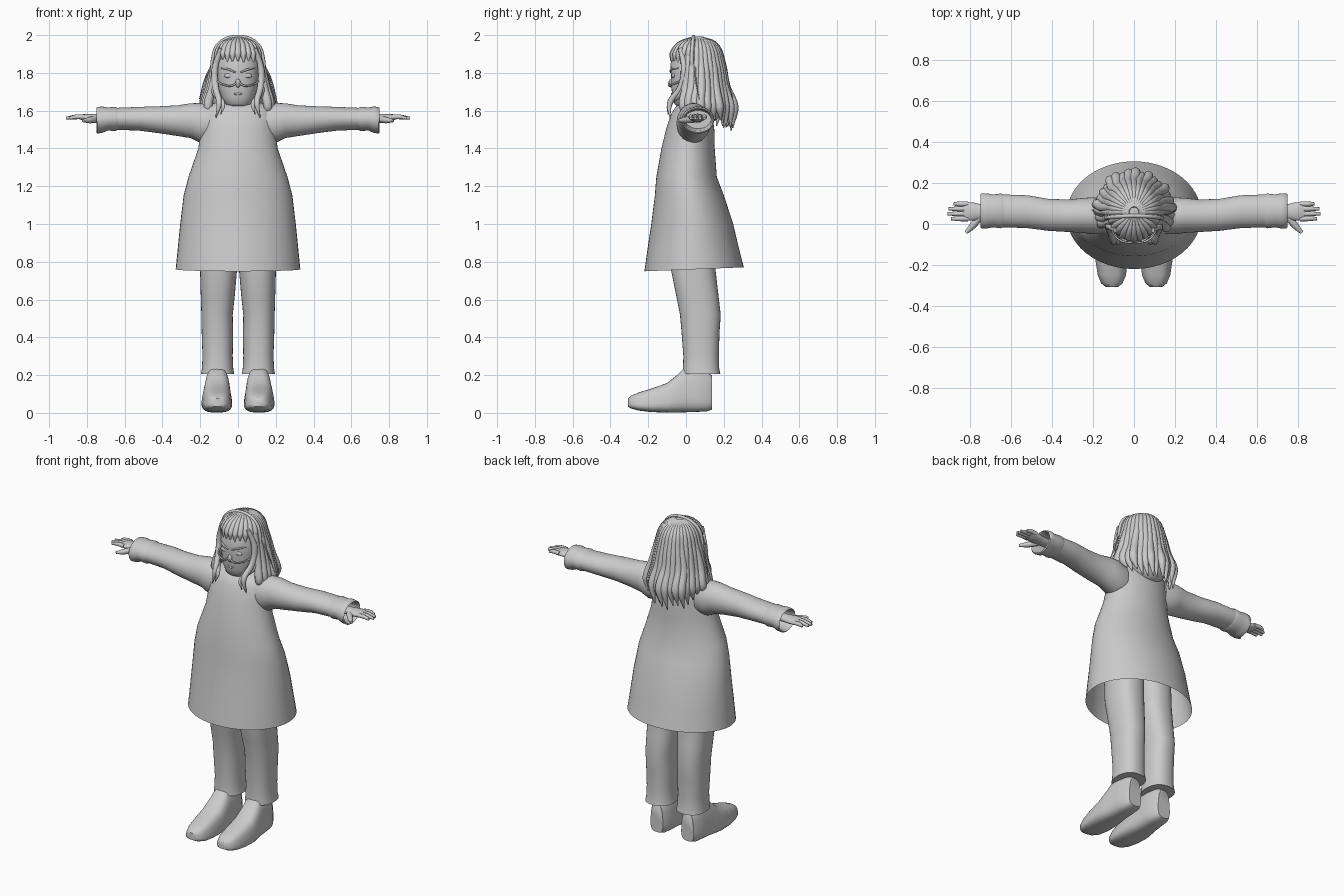
import bpy, bmesh, math, random
from mathutils import Vector

random.seed(4)
cube = bpy.data.objects.get("Cube")
if cube:
    bpy.data.objects.remove(cube, do_unlink=True)

clay = bpy.data.materials.new("plain grey")
clay.use_nodes = True
GREY = (0.6, 0.6, 0.6, 1)
clay.diffuse_color = GREY
clay.node_tree.nodes["Principled BSDF"].inputs["Base Color"].default_value = GREY


def add(name, mesh, mirror=False):
    mesh.materials.clear()
    mesh.materials.append(clay)
    mesh.shade_smooth()
    mesh.set_sharp_from_angle(angle=math.radians(50))
    ob = bpy.data.objects.new(name, mesh)
    bpy.context.collection.objects.link(ob)
    if mirror:
        ob.modifiers.new("mirror", 'MIRROR').use_mirror_merge = False
    return ob


def loft(name, rings, axis='z', n=36, power=1.0, taper=0.0, caps=(True, True), mirror=False):
    """Skin oval rings (position, centre a, centre b, radius a, radius b) along an axis."""
    bm = bmesh.new()
    loops = []
    for p, ca, cb, ra, rb in rings:
        loop = []
        for i in range(n):
            t = 2 * math.pi * i / n
            c, s = math.cos(t), math.sin(t)
            c = math.copysign(abs(c) ** power, c)
            s = math.copysign(abs(s) ** power, s)
            a, b = ca + ra * c * (1 - taper * s), cb + rb * s
            loop.append(bm.verts.new({'z': (a, b, p), 'x': (p, a, b), 'y': (a, p, b)}[axis]))
        loops.append(loop)
    for lo, hi in zip(loops, loops[1:]):
        for i in range(n):
            j = (i + 1) % n
            bm.faces.new((lo[i], lo[j], hi[j], hi[i]))
    if caps[0]:
        bm.faces.new(loops[0][::-1])
    if caps[1]:
        bm.faces.new(loops[-1])
    if all(caps):
        bmesh.ops.recalc_face_normals(bm, faces=bm.faces)
    mesh = bpy.data.meshes.new(name)
    bm.to_mesh(mesh)
    bm.free()
    return add(name, mesh, mirror)


def strand(name, points, radii, mirror=False):
    """Tapered round tube through a few points."""
    cu = bpy.data.curves.new(name + "_path", 'CURVE')
    cu.dimensions = '3D'
    cu.bevel_depth = 1
    cu.bevel_resolution = 2
    cu.resolution_u = 6
    cu.use_fill_caps = True
    sp = cu.splines.new('BEZIER')
    sp.bezier_points.add(len(points) - 1)
    for bp, co, r in zip(sp.bezier_points, points, radii):
        bp.co, bp.radius = co, r
        bp.handle_left_type = bp.handle_right_type = 'AUTO'
    tmp = bpy.data.objects.new(name + "_tmp", cu)
    bpy.context.collection.objects.link(tmp)
    bpy.context.view_layer.update()
    mesh = bpy.data.meshes.new_from_object(tmp.evaluated_get(bpy.context.evaluated_depsgraph_get()))
    bpy.data.objects.remove(tmp, do_unlink=True)
    mesh.name = name
    return add(name, mesh, mirror)


def ellipsoid(name, centre, radii, keep=lambda v: True, mirror=False):
    bm = bmesh.new()
    bmesh.ops.create_uvsphere(bm, u_segments=32, v_segments=20, radius=1)
    for v in bm.verts:
        v.co = Vector(c + r * k for c, r, k in zip(centre, radii, v.co))
    bmesh.ops.delete(bm, geom=[f for f in bm.faces if not keep(f.calc_center_median())],
                     context='FACES')
    mesh = bpy.data.meshes.new(name)
    bm.to_mesh(mesh)
    bm.free()
    return add(name, mesh, mirror)


# Long flared smock, open at the hem
smock = loft("smock", [
    (.76, 0, .043, .33, .263), (.88, 0, .038, .318, .24), (1.0, 0, .033, .306, .217),
    (1.15, 0, .018, .288, .183), (1.25, 0, .003, .262, .16), (1.4, 0, .011, .21, .141),
    (1.5, 0, .022, .198, .128), (1.58, 0, .03, .198, .11), (1.62, 0, .035, .18, .09),
    (1.642, 0, .04, .12, .06)], n=48, caps=(False, True))
for v in smock.data.vertices:
    if v.co.z < .77:
        v.co.z += .04 * (v.co.y - .04)

# Sleeves with a folded, hollow cuff
loft("sleeve", [
    (.14, .035, 1.53, .085, .10), (.2, .04, 1.535, .09, .105), (.25, .042, 1.547, .085, .092),
    (.32, .04, 1.547, .079, .081), (.42, .045, 1.552, .078, .071), (.52, .06, 1.557, .08, .063),
    (.64, .064, 1.557, .08, .058)], axis='x', mirror=True)
loft("cuff", [
    (.635, .064, 1.557, .078, .057), (.65, .064, 1.556, .085, .064), (.69, .064, 1.556, .08, .061),
    (.72, .064, 1.552, .086, .07), (.745, .064, 1.549, .086, .07), (.75, .064, 1.549, .08, .064),
    (.735, .064, 1.549, .073, .056), (.66, .064, 1.553, .068, .048)], axis='x', mirror=True)

# Hands: palm, four fingers and a thumb
loft("palm", [
    (.66, .06, 1.56, .03, .024), (.74, .06, 1.56, .034, .022), (.78, .06, 1.562, .044, .021),
    (.82, .062, 1.564, .046, .017), (.835, .062, 1.564, .04, .011)], axis='x', n=20, mirror=True)
for i, tip in enumerate((.893, .91, .905, .88)):
    y = .026 + .024 * i
    strand("finger", [(.81, y, 1.566), (.855, y, 1.567), (tip, y, 1.56)],
           (.013, .0125, .008), mirror=True)
strand("thumb", [(.75, .04, 1.555), (.785, -.005, 1.55), (.82, -.042, 1.547)],
       (.02, .017, .009), mirror=True)

# Trouser legs, flaring slightly at the hem
loft("trouser_leg", [
    (.205, .108, .082, .088, .10), (.235, .108, .08, .083, .096), (.3, .108, .08, .08, .094),
    (.42, .109, .077, .083, .10), (.52, .111, .076, .083, .108), (.62, .107, .06, .09, .112),
    (.76, .103, .038, .098, .118), (.95, .1, .03, .1, .12)], power=.85, mirror=True)

# Shoes, skinned from toe to heel with a narrower upper
loft("shoe", [
    (-.308, .108, .055, .028, .022), (-.29, .108, .057, .05, .034), (-.25, .108, .06, .066, .048),
    (-.18, .11, .067, .075, .063), (-.1, .112, .08, .078, .078), (-.05, .111, .1, .073, .098),
    (-.01, .11, .12, .068, .117), (.05, .108, .122, .064, .117), (.11, .107, .115, .058, .107),
    (.138, .107, .108, .042, .09)], axis='y', power=.65, taper=.16, n=32, mirror=True)
for ob in bpy.data.objects:
    if ob.name == "shoe":
        for v in ob.data.vertices:
            v.co.z = max(v.co.z, 0)

# Neck and head
loft("neck", [(1.58, 0, .05, .06, .06), (1.72, 0, .05, .055, .06)], n=24)
loft("head", [
    (1.625, 0, -.015, .045, .035), (1.635, 0, -.005, .068, .055), (1.67, 0, .012, .086, .084),
    (1.72, 0, .028, .104, .105), (1.78, 0, .035, .113, .115), (1.85, 0, .04, .114, .122),
    (1.91, 0, .045, .098, .105), (1.955, 0, .05, .06, .065)], power=.9)

# Face: nose, lips, sockets, brows and spectacle rims
ellipsoid("nose", (0, -.078, 1.745), (.014, .016, .022))
strand("lips", [(-.03, -.066, 1.692), (0, -.075, 1.688), (.03, -.066, 1.692)], (.003, .006, .003))
ellipsoid("eye", (.048, -.067, 1.785), (.026, .01, .012), mirror=True)
strand("brow", [(.012, -.082, 1.802), (.05, -.078, 1.818), (.09, -.04, 1.825)],
       (.004, .006, .003), mirror=True)
strand("spectacle_rim", [(0, -.088, 1.755), (.03, -.09, 1.733), (.075, -.075, 1.737),
                         (.11, -.025, 1.757), (.122, .05, 1.775)], [.005] * 5, mirror=True)

# Scalp under the locks, open over the face
ellipsoid("scalp", (0, .06, 1.85), (.128, .138, .14),
          keep=lambda c: c.z > 1.885 or c.y > .02)
ellipsoid("hair_mass", (0, .125, 1.7), (.145, .095, .16))


def lock_point(angle, z, rx, ry):
    return (rx * math.sin(angle), .06 + ry * math.cos(angle), z)


# Long locks falling from the crown round the back and sides
COUNT = 23
for i in range(COUNT):
    a = math.radians(-112 + 224 * i / (COUNT - 1))
    back = max(0, math.cos(a))
    tip = 1.585 - .085 * back + random.uniform(-.02, .02)
    out = random.uniform(-.012, .012)
    pts = [lock_point(a, 1.985, .02, .02), lock_point(a, 1.945, .088, .095),
           lock_point(a, 1.85, .122, .13), lock_point(a, 1.73, .15 + out, .15),
           lock_point(a + .04, 1.62, .178 + out, .185 + out),
           lock_point(a - .05, tip, .168 + out, .18 + out)]
    strand("hair_lock", pts, (.01, .018, .021, .025, .025, .003))

# Face-framing strands and thin flyaways
strand("front_lock", [(.09, -.03, 1.93), (.122, -.01, 1.82), (.118, -.03, 1.72),
                      (.1, -.085, 1.64), (.118, -.085, 1.56)],
       (.012, .018, .018, .016, .002), mirror=True)
strand("inner_lock", [(.12, .0, 1.84), (.125, -.02, 1.7), (.078, -.09, 1.63), (.092, -.095, 1.58)],
       (.016, .016, .011, .002), mirror=True)
strand("flyaway", [(.12, .05, 1.87), (.17, .05, 1.78), (.205, .07, 1.66)],
       (.004, .004, .002), mirror=True)

# Fringe with a jagged lower edge
for i in range(11):
    a = math.radians(180 - 70 + 14 * i)
    tip = 1.86 + random.uniform(-.012, .012)
    strand("fringe_lock", [lock_point(a, 1.985, .02, .02), lock_point(a, 1.948, .09, .095),
                           lock_point(a, 1.9, .116, .13), lock_point(a, tip, .122, .14)],
           (.01, .017, .018, .003))

# Headband over the crown
strand("headband", [(.135, .03, 1.82), (.134, .03, 1.87), (.1, .035, 1.955), (0, .04, 1.991),
                    (-.1, .035, 1.955), (-.134, .03, 1.87), (-.135, .03, 1.82)], [.01] * 7)
